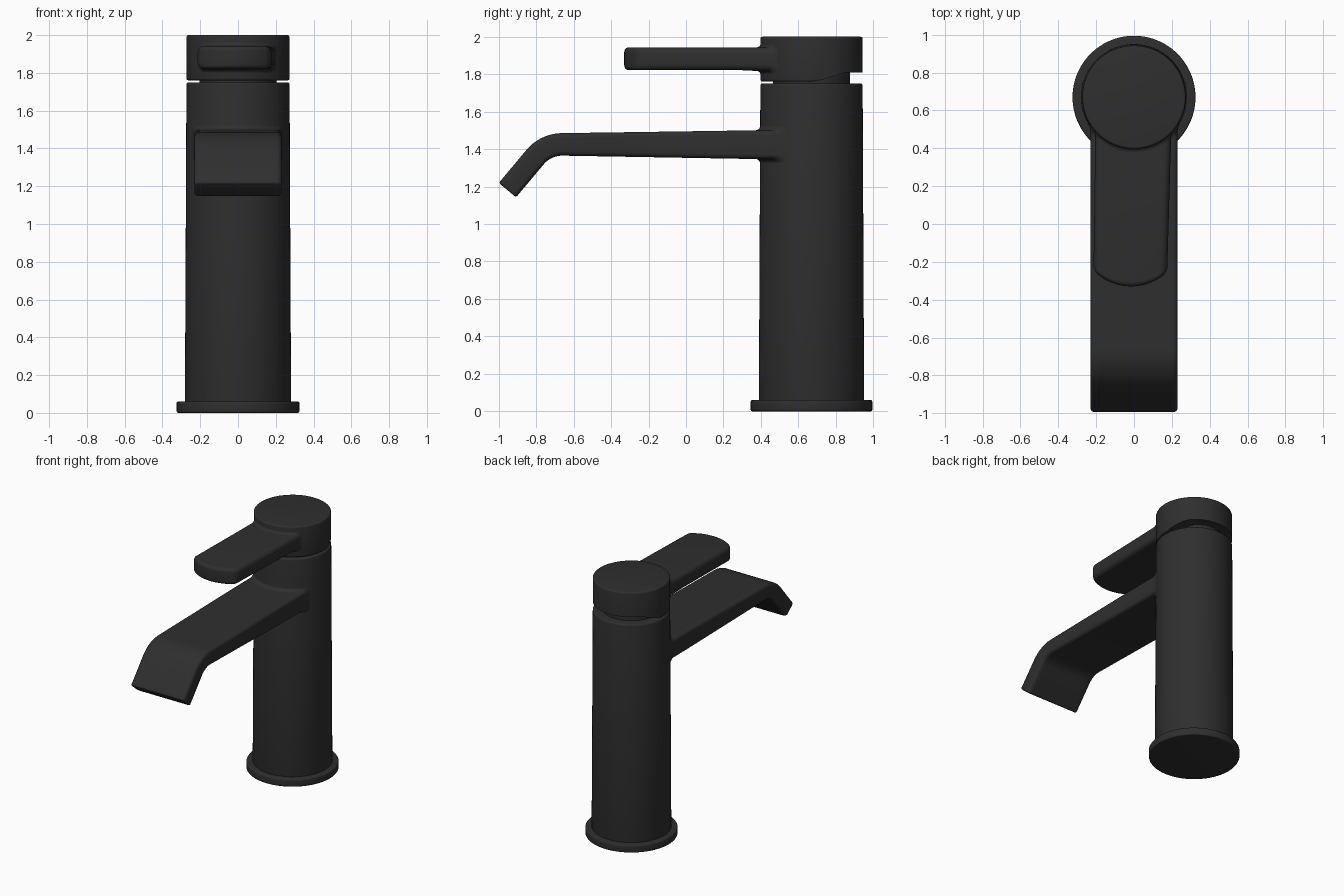
import bpy, bmesh
from math import sin, cos, pi, sqrt, radians
from mathutils import Matrix, Vector

cube = bpy.data.objects.get("Cube")
if cube:
    bpy.data.objects.remove(cube)

AXIS_Y = 0.67      # depth of the column axis
BODY_R = 0.275

black = bpy.data.materials.new("matte_black")
black.use_nodes = True
COLOR = (0.028, 0.028, 0.028, 1)
black.diffuse_color = COLOR
bsdf = next(n for n in black.node_tree.nodes if n.type == 'BSDF_PRINCIPLED')
bsdf.inputs["Base Color"].default_value = COLOR
bsdf.inputs["Roughness"].default_value = 0.6


def finish(name, bm, smooth=True):
    bmesh.ops.recalc_face_normals(bm, faces=bm.faces[:])
    mesh = bpy.data.meshes.new(name)
    bm.to_mesh(mesh)
    bm.free()
    mesh.materials.append(black)
    ob = bpy.data.objects.new(name, mesh)
    bpy.context.collection.objects.link(ob)
    if smooth:
        shade(ob)
    return ob


def select(ob):
    bpy.ops.object.select_all(action='DESELECT')
    ob.select_set(True)
    bpy.context.view_layer.objects.active = ob


def shade(ob):
    select(ob)
    bpy.ops.object.shade_smooth_by_angle(angle=radians(35))


def turned(name, r0, r1, z0, z1, bevel=0.0, smooth=True, steps=4):
    """Round part with rounded rims, turned about the column axis."""
    profile = [(r0, z0)]
    if bevel:
        arc = [pi / 2 * k / steps for k in range(steps + 1)]
        profile = [(r0 - bevel + bevel * sin(a), z0 + bevel - bevel * cos(a)) for a in arc]
        profile += [(r1 - bevel + bevel * cos(a), z1 - bevel + bevel * sin(a)) for a in arc]
    else:
        profile.append((r1, z1))
    bm = bmesh.new()
    n = 96
    rings = [[bm.verts.new((r * cos(2 * pi * i / n), AXIS_Y + r * sin(2 * pi * i / n), z))
              for i in range(n)] for r, z in profile]
    for a, b in zip(rings, rings[1:]):
        for i in range(n):
            bm.faces.new((a[i], a[(i + 1) % n], b[(i + 1) % n], b[i]))
    bm.faces.new(rings[0])
    bm.faces.new(rings[-1])
    return finish(name, bm, smooth)


def ring(w, top, bot, r, shift=lambda x: 0.0, corner=5, across=14):
    """Rounded rectangle of half width w between two (y, z) points."""
    top, bot = Vector(top), Vector(bot)
    h = (top - bot).length
    arc = [pi / 2 * k / corner for k in range(corner + 1)]
    half = [(w - r + r * cos(a), h - r + r * sin(a)) for a in arc]
    half += [((w - r) * (1 - 2 * k / across), h) for k in range(1, across)]
    half += [(-w + r - r * sin(a), h - r + r * cos(a)) for a in arc]
    flat = half + [(x, h - t) for x, t in reversed(half)]
    pts = []
    for x, t in flat:
        p = bot.lerp(top, t / h)
        pts.append((x, p.x + shift(x), p.y))
    return pts


def root_rings(radius, w, z0, z1, r, flare, steps=6):
    """Rings that blend an arm into the round column."""
    out = []
    for k in range(steps + 1):
        a = pi / 2 * k / steps
        d = radius - 0.004 + flare * (1 - cos(a))
        g = flare * (1 - sin(a))
        d, g = radius - 0.004 + flare * sin(a), flare * (1 - sin(pi / 2 - (pi / 2 - a)))
        g = flare * (1 - sqrt(max(0, 1 - (1 - sin(a)) ** 2))) if a else flare
        out.append(ring(w + g * 0.5, (0, z1 + g), (0, z0 - g), r,
                        lambda x, d=d: AXIS_Y - sqrt(d * d - x * x)))
    return out


def loft(name, rings, turn=0.0):
    bm = bmesh.new()
    loops = [[bm.verts.new(p) for p in pts] for pts in rings]
    n = len(loops[0])
    for a, b in zip(loops, loops[1:]):
        for i in range(n):
            bm.faces.new((a[i], a[(i + 1) % n], b[(i + 1) % n], b[i]))
    for loop in (loops[0], loops[-1]):
        for i in range(n // 2 - 1):
            bm.faces.new((loop[i], loop[i + 1], loop[n - 2 - i], loop[n - 1 - i]))
    bmesh.ops.rotate(bm, verts=bm.verts[:], cent=(0, AXIS_Y, 0),
                     matrix=Matrix.Rotation(turn, 3, 'Z'))
    return finish(name, bm)


# Column
turned("base_flange", 0.325, 0.325, 0.0, 0.06, 0.01)
turned("body", 0.281, 0.273, 0.05, 1.75, 0.012)
turned("neck", 0.205, 0.205, 1.74, 1.83)

# Handle cap, with its underside relieved at the back
cap = turned("handle_cap", 0.273, 0.273, 1.76, 2.0, 0.012, smooth=False)
bm = bmesh.new()
outline = [(0.66, 1.7), (0.66, 1.758), (0.72, 1.768), (0.78, 1.786),
           (0.83, 1.804), (0.87, 1.81), (1.1, 1.81), (1.1, 1.7)]
sides = [[bm.verts.new((x, y, z)) for y, z in outline] for x in (-0.5, 0.5)]
for side in sides:
    bm.faces.new(side)
for i in range(len(outline)):
    j = (i + 1) % len(outline)
    bm.faces.new((sides[0][i], sides[0][j], sides[1][j], sides[1][i]))
cutter = finish("relief_cutter", bm, smooth=False)
cutter.hide_render = True
mod = cap.modifiers.new("relief", 'BOOLEAN')
mod.operation, mod.object, mod.solver = 'DIFFERENCE', cutter, 'EXACT'
select(cap)
bpy.ops.object.modifier_apply(modifier="relief")
bpy.data.objects.remove(cutter)
shade(cap)

# Spout: straight arm, bend, angled outlet with a softened rim
W, R = 0.231, 0.025
rings = root_rings(BODY_R, W, 1.347, 1.5, R, 0.03)
rings.append(ring(W, (0.3, 1.499), (0.3, 1.348), R))
BEND_Y, BEND_Z, OUTER, INNER, ANGLE = -0.66, 1.235, 0.25, 0.13, radians(50)


def bend(a, rad, along=0.0):
    return (BEND_Y - rad * sin(a) - along * cos(a), BEND_Z + rad * cos(a) - along * sin(a))


for k in range(13):
    a = ANGLE * k / 12
    rings.append(ring(W, bend(a, OUTER), bend(a, INNER), R))
for k in range(5):
    a = pi / 2 * k / 4
    e, along = 0.012 * (1 - cos(a)), 0.218 + 0.012 * sin(a)
    rings.append(ring(W - e, bend(ANGLE, OUTER - e, along), bend(ANGLE, INNER + e, along), R - e))
loft("spout", rings)

# Lever: flat bar with a bowed, rounded tip, turned slightly off centre
W, R, TIP = 0.195, 0.035, 0.278
Z0, Z1, SOFT = 1.821, 1.943, 0.025
rings = root_rings(0.273, W + 0.006, Z0 - 0.004, Z1, R, 0.025)
rings.append(ring(W + 0.004, (0.3, Z1), (0.3, Z0), R))
for k in range(6):
    a = pi / 2 * k / 5
    e, y = SOFT * (1 - cos(a)), -0.33 + SOFT * (1 - sin(a))
    rings.append(ring(W - e, (y, Z1 - e), (y, Z0 + e), R - e,
                      lambda x: TIP - sqrt(TIP * TIP - x * x)))
loft("lever", rings, turn=radians(-1.2))
